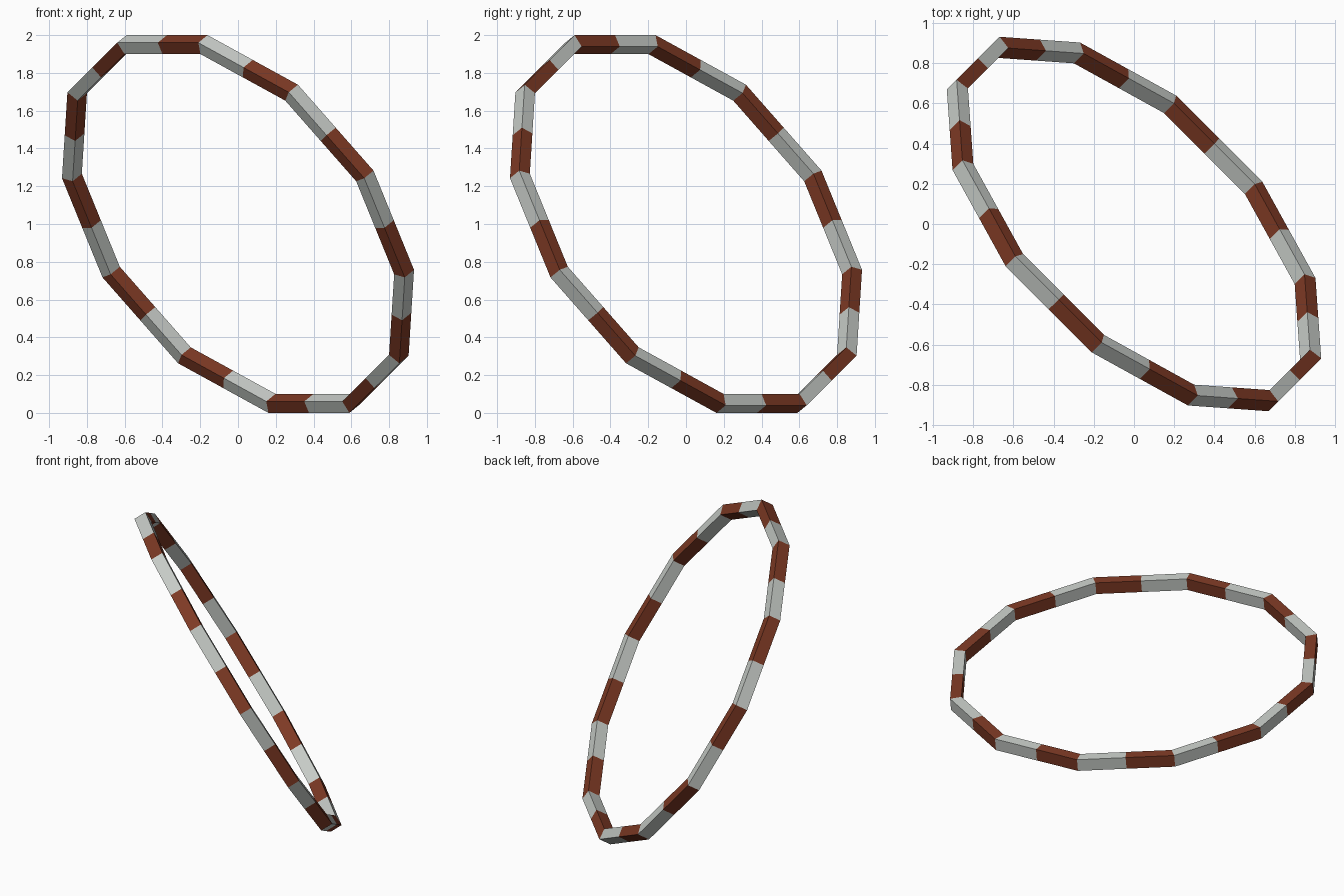
import bpy, bmesh, math
from mathutils import Vector

if "Cube" in bpy.data.objects:
    bpy.data.objects.remove(bpy.data.objects["Cube"])

SIDES = 12             # straight sides of the ring
HALF_AXIAL = 0.04      # half thickness along the ring axis
HALF_RADIAL = 0.035    # half thickness along the radius
TILT = math.radians(60)

# Ring plane: t is level, u climbs the slope, n is the ring axis
t = Vector((1, -1, 0)).normalized()
level = Vector((-1, -1, 0)).normalized()
u = level * math.cos(TILT) + Vector((0, 0, 1)) * math.sin(TILT)
n = Vector((0, 0, 1)) * math.cos(TILT) - level * math.sin(TILT)
APOTHEM = (1 - HALF_AXIAL * n.z) / u.z - HALF_RADIAL
CENTRE = Vector((0, 0, 1))


def material(name, rgb):
    m = bpy.data.materials.new(name)
    m.diffuse_color = (*rgb, 1)
    m.use_nodes = True
    m.node_tree.nodes["Principled BSDF"].inputs["Base Color"].default_value = m.diffuse_color
    return m


# Stations alternate between mitred corners and side midpoints
bm = bmesh.new()
step = math.pi / SIDES
loops = []
for i in range(2 * SIDES):
    a = (i - 1) * step
    stretch = 1 / math.cos(step) if i % 2 == 0 else 1
    radial = (u * math.cos(a) + t * math.sin(a)) * stretch
    loops.append([bm.verts.new(CENTRE + radial * (APOTHEM + r * HALF_RADIAL) + n * (s * HALF_AXIAL))
                  for r, s in ((1, 1), (1, -1), (-1, -1), (-1, 1))])

# Half sides alternate grey and rust red
for i, loop in enumerate(loops):
    nxt = loops[(i + 1) % len(loops)]
    for k in range(4):
        j = (k + 1) % 4
        f = bm.faces.new((loop[k], loop[j], nxt[j], nxt[k]))
        f.material_index = i % 2
bmesh.ops.recalc_face_normals(bm, faces=bm.faces)

mesh = bpy.data.meshes.new("striped_ring")
bm.to_mesh(mesh)
bm.free()
mesh.materials.append(material("light_grey", (0.58, 0.61, 0.58)))
mesh.materials.append(material("rust_red", (0.21, 0.042, 0.018)))
ring = bpy.data.objects.new("striped_ring", mesh)
bpy.context.collection.objects.link(ring)
